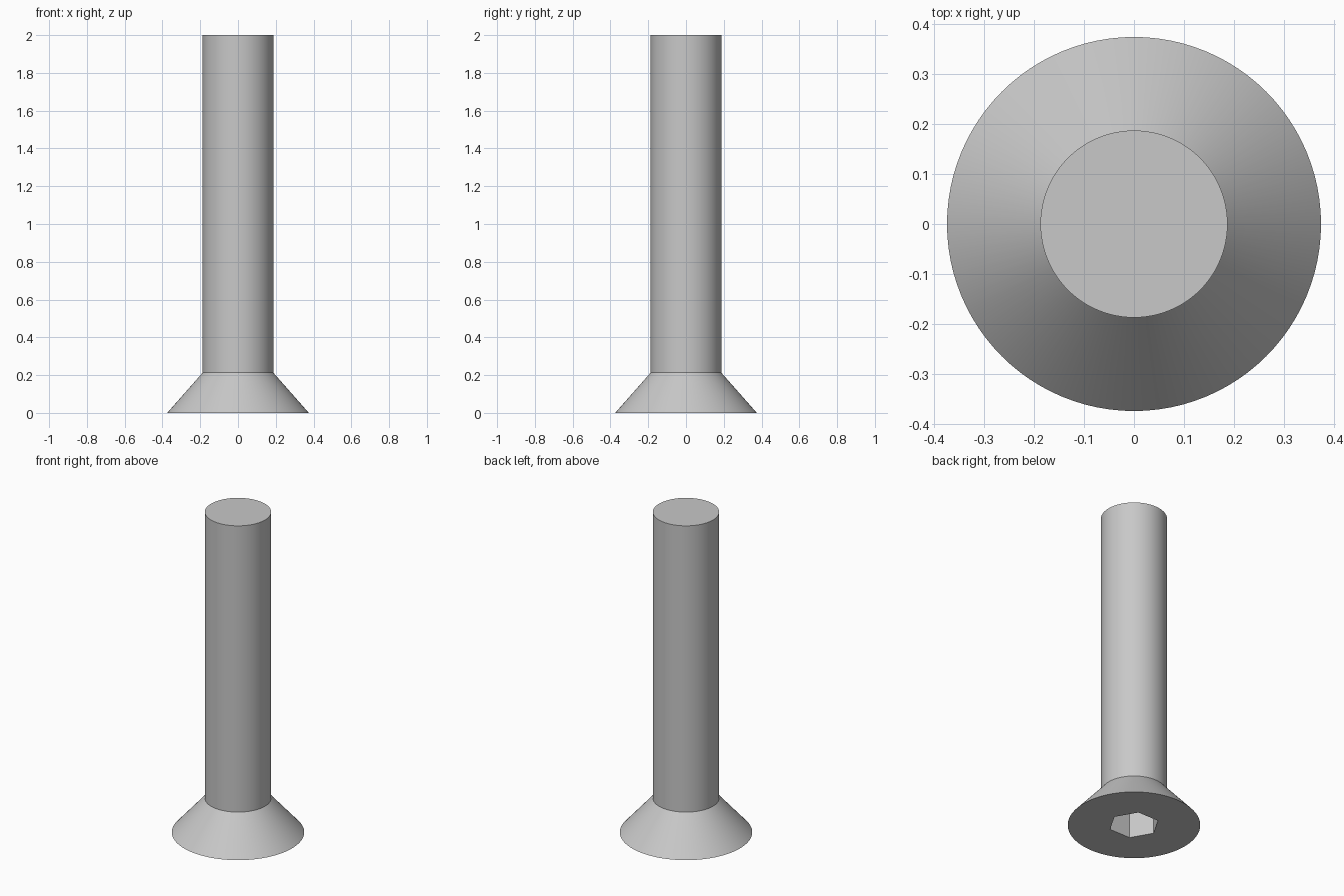
import bpy
import bmesh
import math

cube = bpy.data.objects.get("Cube")
if cube:
    bpy.data.objects.remove(cube, do_unlink=True)

SIDES = 96
HEAD_R, SHANK_R = 0.375, 0.1875
HEAD_H, LENGTH = 0.2125, 2.0
SOCKET_R, SOCKET_DEPTH = 0.1443, 0.18

steel = bpy.data.materials.new("grey steel")
steel.use_nodes = True
colour = (0.58, 0.58, 0.58, 1)
steel.diffuse_color = colour
steel.node_tree.nodes["Principled BSDF"].inputs["Base Color"].default_value = colour


def lathe(name, profile, sides):
    """Closed solid of stacked rings from (radius, height) pairs, capped at both ends."""
    bm = bmesh.new()
    rings = []
    for r, z in profile:
        angles = [math.tau * i / sides for i in range(sides)]
        rings.append([bm.verts.new((r * math.cos(a), r * math.sin(a), z)) for a in angles])
    for low, high in zip(rings, rings[1:]):
        for i in range(sides):
            j = (i + 1) % sides
            bm.faces.new((low[i], low[j], high[j], high[i]))
    bm.faces.new(rings[0][::-1])
    bm.faces.new(rings[-1])
    mesh = bpy.data.meshes.new(name)
    bm.to_mesh(mesh)
    bm.free()
    mesh.materials.append(steel)
    obj = bpy.data.objects.new(name, mesh)
    bpy.context.collection.objects.link(obj)
    return obj


# Countersunk head and plain shank in one turned body
screw = lathe("countersunk_screw",
              [(HEAD_R, 0), (SHANK_R, HEAD_H), (SHANK_R, LENGTH)], SIDES)

# Hexagonal key socket sunk into the underside of the head
cutter = lathe("socket_cutter", [(SOCKET_R, -0.1), (SOCKET_R, SOCKET_DEPTH)], 6)
cutter.hide_render = True
cut = screw.modifiers.new("hex socket", 'BOOLEAN')
cut.operation = 'DIFFERENCE'
cut.solver = 'EXACT'
cut.object = cutter

bpy.ops.object.select_all(action='DESELECT')
screw.select_set(True)
bpy.context.view_layer.objects.active = screw
bpy.ops.object.modifier_apply(modifier=cut.name)
bpy.data.objects.remove(cutter, do_unlink=True)

# Smooth round walls, crisp rims and socket corners
bpy.ops.object.shade_smooth_by_angle(angle=math.radians(30))
